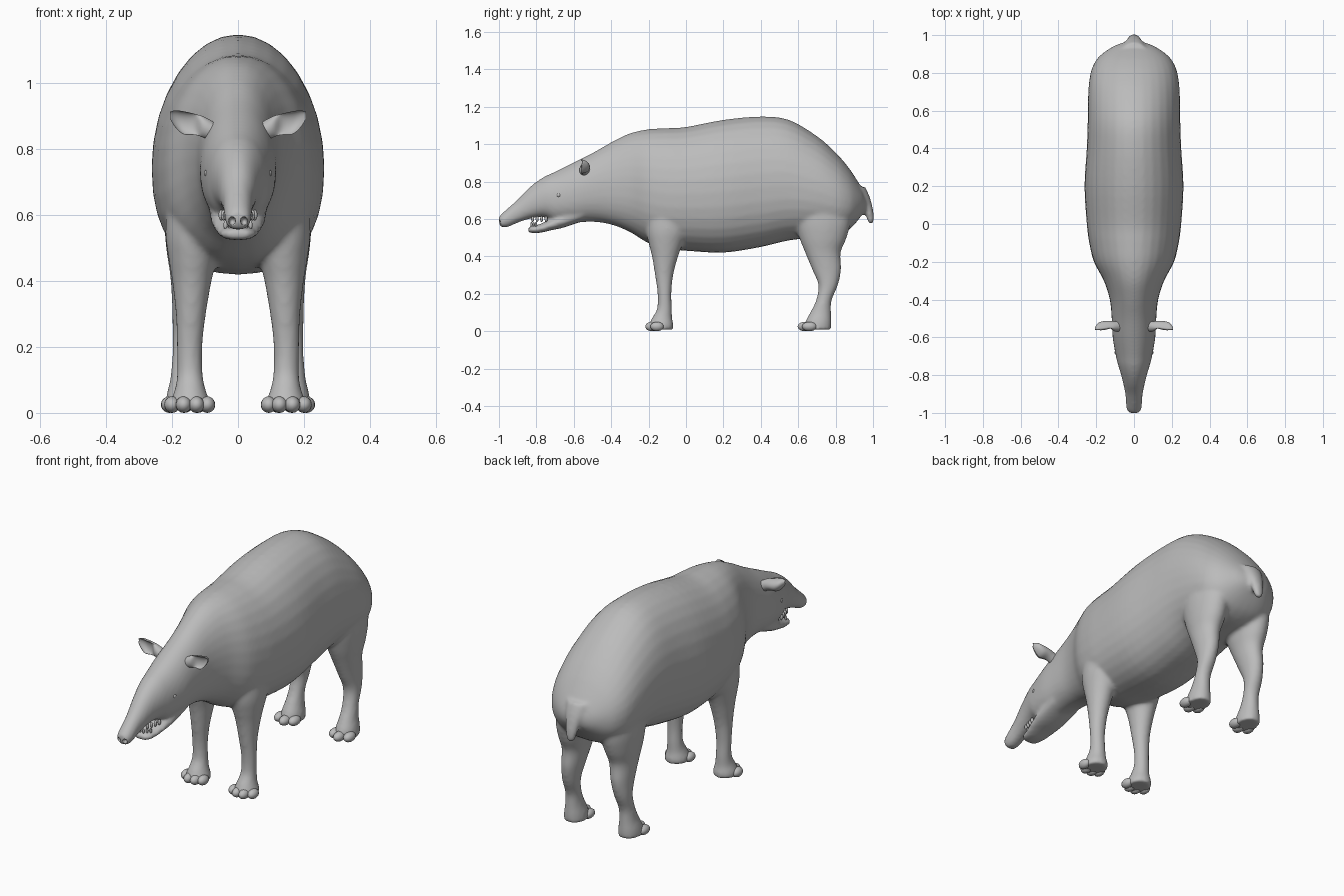
import bpy, bmesh, math
from mathutils import Matrix, Vector

cube = bpy.data.objects.get("Cube")
if cube:
    bpy.data.objects.remove(cube, do_unlink=True)

grey = bpy.data.materials.new("hide grey")
grey.use_nodes = True
grey.diffuse_color = (0.5, 0.5, 0.5, 1)
grey.node_tree.nodes["Principled BSDF"].inputs["Base Color"].default_value = (0.5, 0.5, 0.5, 1)


def spline(rows, steps=4):
    """Smooth in-between rows through the given ones."""
    out = []
    for i in range(len(rows) - 1):
        a, b, c, d = (Vector(rows[min(max(i + k, 0), len(rows) - 1)]) for k in (-1, 0, 1, 2))
        for s in range(steps):
            t = s / steps
            out.append(b + (c - a) * t / 2 + (2 * a - 5 * b + 4 * c - d) * t * t / 2
                       + (3 * b - a - 3 * c + d) * t ** 3 / 2)
    return out + [Vector(rows[-1])]


def loft(bm, rows, place, sides=32):
    rings = []
    for row in spline(rows):
        rings.append([bm.verts.new(place(row, math.tau * k / sides)) for k in range(sides)])
    for r, q in zip(rings, rings[1:]):
        for k in range(sides):
            n = (k + 1) % sides
            bm.faces.new((r[k], r[n], q[n], q[k]))
    bm.faces.new(rings[0])
    bm.faces.new(rings[-1])


def trunk_point(row, a):
    """Rows: y, top, bottom, half width; fuller below than above."""
    y, top, low, w = row
    mid = low + 0.46 * (top - low)
    c, s = math.cos(a), math.sin(a)
    p = 1 if s > 0 else 0.85
    x = math.copysign(abs(c) ** p, c) * w
    z = s * (top - mid) if s > 0 else -abs(s) ** p * (mid - low)
    return (x, y, mid + z)


def limb_point(side):
    """Rows: z, centre y, radius y, centre x, radius x."""
    return lambda r, a: (side * (r[3] + r[4] * math.cos(a)), r[1] + r[2] * math.sin(a), r[0])


def ear_point(side):
    """Rows: x, centre z, radius z, rim y, depth, hollow."""
    def place(r, a):
        s = math.sin(a)
        depth = r[4] * s if s > 0 else r[4] * r[5] * -s
        return (side * r[0], r[3] + depth, r[1] + r[2] * math.cos(a))
    return place


def blob(bm, at, size):
    bmesh.ops.create_uvsphere(bm, u_segments=16, v_segments=10, radius=1,
                              matrix=Matrix.Translation(at) @ Matrix.Diagonal((*size, 1)))


def finish(bm, name):
    bmesh.ops.recalc_face_normals(bm, faces=bm.faces)
    mesh = bpy.data.meshes.new(name)
    bm.to_mesh(mesh)
    bm.free()
    mesh.materials.append(grey)
    mesh.shade_smooth()
    ob = bpy.data.objects.new(name, mesh)
    bpy.context.collection.objects.link(ob)
    return ob


# Body: snout to rump
trunk = [
    (-1.0, .612, .572, .026), (-.985, .628, .556, .038), (-.95, .66, .558, .042),
    (-.9, .705, .58, .046), (-.85, .757, .597, .056), (-.8, .799, .608, .068),
    (-.75, .83, .608, .083), (-.7, .853, .585, .096), (-.6, .903, .58, .113),
    (-.5, .953, .585, .118), (-.4, 1.01, .57, .128), (-.3, 1.058, .53, .16),
    (-.2, 1.08, .47, .212), (-.1, 1.086, .44, .237), (0, 1.092, .43, .25),
    (.2, 1.13, .42, .262), (.4, 1.148, .45, .25), (.55, 1.13, .485, .245),
    (.7, 1.043, .5, .242), (.8, .955, .51, .23), (.86, .887, .535, .205),
    (.9, .83, .57, .17), (.94, .765, .62, .11), (.96, .72, .65, .06)]
jaw = [
    (-.845, .552, .533, .028), (-.83, .562, .525, .048), (-.78, .573, .526, .062),
    (-.72, .602, .54, .076), (-.65, .64, .555, .085), (-.55, .68, .59, .09)]
front_leg = [
    (.70, -.09, .12, .13, .08), (.55, -.10, .115, .135, .085), (.47, -.108, .092, .137, .074),
    (.4, -.112, .07, .14, .06), (.3, -.117, .049, .143, .046), (.2, -.115, .037, .147, .039),
    (.12, -.115, .04, .146, .039), (.07, -.128, .054, .145, .047),
    (.035, -.133, .066, .145, .06), (.008, -.133, .064, .145, .06)]
hind_leg = [
    (.75, .72, .14, .13, .08), (.6, .73, .15, .135, .088), (.5, .732, .127, .138, .08),
    (.42, .732, .095, .142, .064), (.33, .752, .078, .148, .052), (.245, .76, .052, .155, .044),
    (.165, .737, .042, .16, .04), (.1, .72, .056, .162, .044),
    (.05, .708, .07, .163, .055), (.008, .705, .072, .163, .058)]
tail = [
    (.77, .91, .05, 0, .07), (.71, .953, .032, 0, .05), (.65, .976, .024, 0, .036),
    (.6, .986, .019, 0, .027), (.575, .988, .012, 0, .016)]

bm = bmesh.new()
loft(bm, trunk, trunk_point)
loft(bm, jaw, trunk_point)
loft(bm, tail, limb_point(1))
for side in (-1, 1):
    loft(bm, front_leg, limb_point(side))
    loft(bm, hind_leg, limb_point(side))
body = finish(bm, "body")

# Nostril openings
bm = bmesh.new()
for side in (-1, 1):
    blob(bm, (side * .018, -1.0, .582), (.011, .025, .013))
nostrils = finish(bm, "nostril_cutter")
nostrils.hide_render = True

# Blend the limbs into the trunk, then open the nostrils
remesh = body.modifiers.new("blend", 'REMESH')
remesh.mode = 'VOXEL'
remesh.voxel_size = .01
remesh.use_smooth_shade = True
soften = body.modifiers.new("soften", 'SMOOTH')
soften.factor = .5
soften.iterations = 8
cut = body.modifiers.new("nostrils", 'BOOLEAN')
cut.operation = 'DIFFERENCE'
cut.object = nostrils
bpy.context.view_layer.objects.active = body
body.select_set(True)
for m in ("blend", "soften", "nostrils"):
    bpy.ops.object.modifier_apply(modifier=m)
bpy.data.objects.remove(nostrils, do_unlink=True)

# Ears: hollow cups opening forward
ear = [
    (.06, .845, .03, -.54, .03, -1), (.1, .865, .032, -.545, .03, -.8),
    (.13, .875, .032, -.555, .042, .2), (.165, .88, .035, -.562, .047, .5),
    (.19, .892, .026, -.562, .037, .5), (.207, .903, .01, -.56, .012, .4)]
bm = bmesh.new()
for side in (-1, 1):
    loft(bm, ear, ear_point(side), 24)
finish(bm, "ears")

# Toes: four on each front foot, three on each hind foot
bm = bmesh.new()
for side in (-1, 1):
    for x, y in ((.093, -.165), (.126, -.182), (.165, -.182), (.2, -.155)):
        blob(bm, (side * x, y, .025), (.024, .036, .025))
    for x, y in ((.122, .66), (.163, .637), (.208, .66)):
        blob(bm, (side * x, y, .025), (.026, .04, .025))
finish(bm, "toes")

# Eyes
bm = bmesh.new()
for side in (-1, 1):
    blob(bm, (side * .092, -.68, .727), (.011, .012, .012))
finish(bm, "eyes")

# Teeth
bm = bmesh.new()
for side in (-1, 1):
    for i in range(4):
        y = -.82 + i * .024
        blob(bm, (side * (.03 + i * .007), y, .6), (.008, .008, .016))
    for i in range(3):
        blob(bm, (side * (.01 + i * .014), -.826 + i * .012, .57), (.006, .006, .014))
finish(bm, "teeth")
